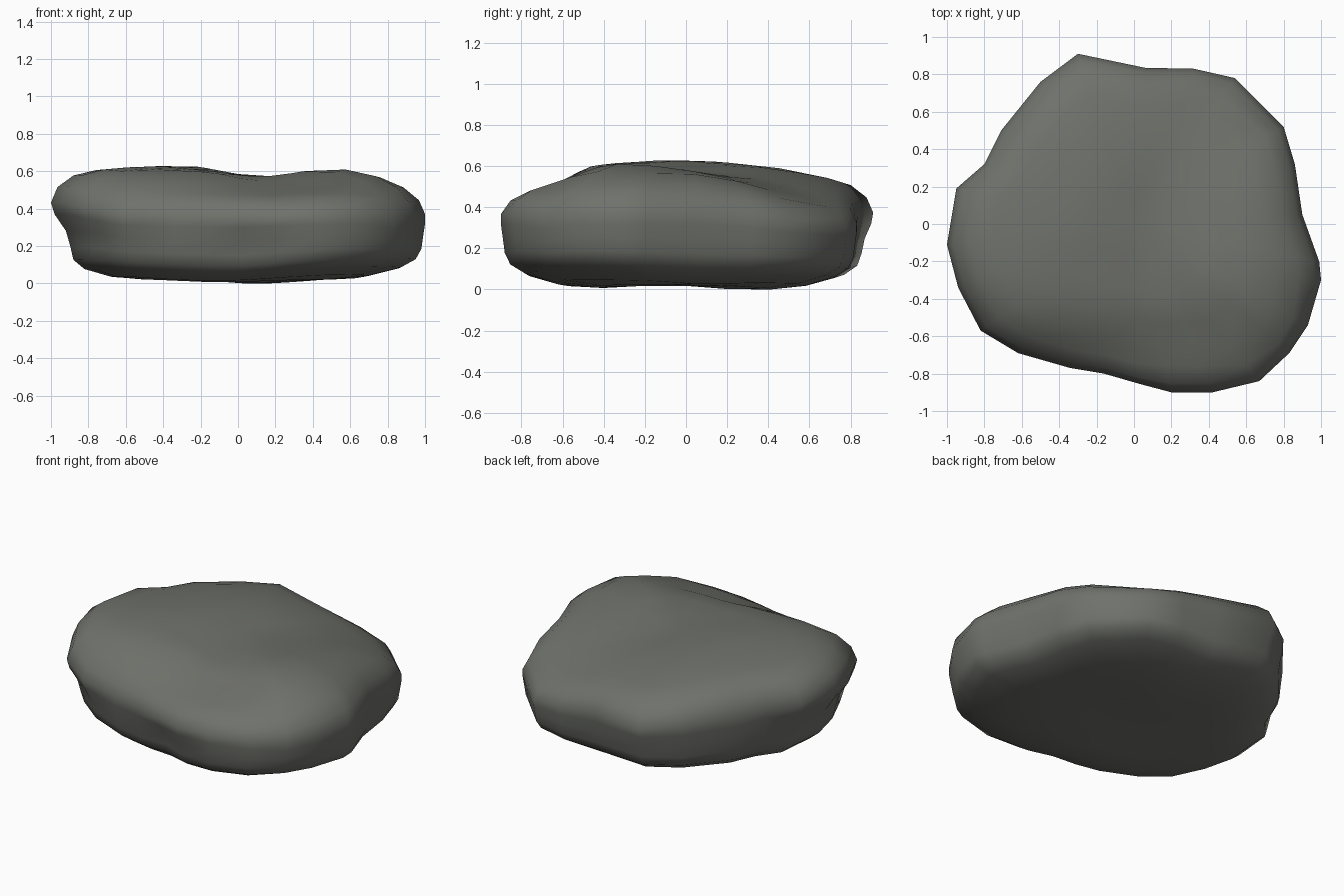
import bpy, bmesh, math

if "Cube" in bpy.data.objects:
    bpy.data.objects.remove(bpy.data.objects["Cube"])

# Plan outline of the boulder, counter-clockwise
outline = [(0.99, -0.2), (0.9, 0.05), (0.86, 0.32), (0.8, 0.52), (0.54, 0.78), (0.32, 0.83),
           (0.06, 0.835), (-0.3, 0.91), (-0.5, 0.76), (-0.71, 0.5), (-0.8, 0.32), (-0.95, 0.19),
           (-1.0, -0.11), (-0.94, -0.34), (-0.82, -0.57), (-0.62, -0.69), (-0.34, -0.77),
           (-0.16, -0.80), (0.03, -0.855), (0.2, -0.9), (0.42, -0.9), (0.67, -0.84),
           (0.83, -0.69), (0.93, -0.54), (1.0, -0.3)]


def bump(x, y, cx, cy, rx, ry, h):
    return h * math.exp(-((x - cx) / rx) ** 2 - ((y - cy) / ry) ** 2)


def top(x, y):
    """Height of the uneven top surface."""
    z = 0.597
    z += bump(x, y, -0.27, 0.0, 0.3, 0.35, 0.033)     # crown
    z += bump(x, y, -0.65, -0.2, 0.3, 0.3, 0.022)     # left shoulder
    z += bump(x, y, 0.5, -0.3, 0.3, 0.25, 0.02)       # right shoulder
    z += bump(x, y, 0.12, -0.1, 0.2, 0.7, -0.03)      # shallow valley
    z += bump(x, y, 0.58, 0.65, 0.42, 0.45, -0.14)    # low back right corner
    z += bump(x, y, 0.42, -0.5, 0.16, 0.1, -0.03)     # small hollow
    z -= 0.45 * min(0.2, max(0.0, -0.47 - y))         # front step
    z -= 0.15 * max(0.0, y - 0.4)                     # back slope
    z -= 0.25 * max(0.0, x - 0.65)                    # right slope
    return z


def bottom(x, y):
    """Height of the underside, nearly flat and rising towards the rim."""
    return (0.025 + bump(x, y, 0.1, 0.33, 0.25, 0.25, -0.025)
            + bump(x, y, -0.1, -0.45, 0.3, 0.2, -0.015)
            + 0.15 * max(0.0, math.hypot(x, y) - 0.62))


def undercut(px, py):
    """How strongly the lower side is drawn in: left side, front notch, back corner."""
    u = max(0.0, -px - 0.9 * max(0.0, py) - 0.5 * max(0.0, -py - 0.4))
    u += bump(px, py, 0.06, -0.85, 0.17, 0.3, 1.0)
    u += bump(px, py, -0.3, 0.91, 0.25, 0.2, 0.5)
    return u - bump(px, py, -0.75, 0.42, 0.2, 0.2, 0.3)


def rim(px, py):
    """Upper edge: fuller on the front right corner, softer at the front."""
    return bump(px, py, 0.85, -0.65, 0.25, 0.25, 0.05) + bump(px, py, 0.3, -0.9, 0.2, 0.2, -0.05)


# Rings: plan scale, how far between underside and top, strength of undercut and rim
rings = [(0.25, 0.0, 0, 0), (0.5, 0.0, 0, 0), (0.70, 0.01, 0.02, 0), (0.87, 0.045, 0.05, 0),
         (0.95, 0.12, 0.07, 0), (0.98, 0.24, 0.085, 0), (0.99, 0.40, 0.07, 0),
         (1.0, 0.56, 0.02, 0), (1.0, 0.68, 0, 0), (0.965, 0.84, 0, 0.5), (0.88, 0.95, 0, 1),
         (0.76, 0.99, 0, 1), (0.6, 1.0, 0, 0.5), (0.42, 1.0, 0, 0), (0.22, 1.0, 0, 0)]

bm = bmesh.new()
loops = []
for s, t, cut, r in rings:
    loop = []
    for px, py in outline:
        k = s - cut * undercut(px, py) + r * rim(px, py)
        x, y = px * k, py * k
        b = bottom(x, y)
        loop.append(bm.verts.new((x, y, b + (top(x, y) - b) * t)))
    loops.append(loop)
n = len(outline)
for lo, hi in zip(loops, loops[1:]):
    for i in range(n):
        j = (i + 1) % n
        bm.faces.new((lo[i], lo[j], hi[j], hi[i]))
# Close underside and top with fans
base = bm.verts.new((0, 0, bottom(0, 0)))
peak = bm.verts.new((0, 0, top(0, 0)))
for i in range(n):
    j = (i + 1) % n
    bm.faces.new((base, loops[0][j], loops[0][i]))
    bm.faces.new((peak, loops[-1][i], loops[-1][j]))
low = min(v.co.z for v in bm.verts)
for v in bm.verts:
    v.co.z -= low
for f in bm.faces:
    f.smooth = True
bmesh.ops.recalc_face_normals(bm, faces=bm.faces)

# Boulder object and its single stone colour
mesh = bpy.data.meshes.new("boulder")
bm.to_mesh(mesh)
bm.free()
rock = bpy.data.objects.new("boulder", mesh)
bpy.context.collection.objects.link(rock)
stone = bpy.data.materials.new("grey stone")
stone.diffuse_color = (0.16, 0.167, 0.148, 1)
stone.use_nodes = True
stone.node_tree.nodes["Principled BSDF"].inputs["Base Color"].default_value = stone.diffuse_color
mesh.materials.append(stone)
